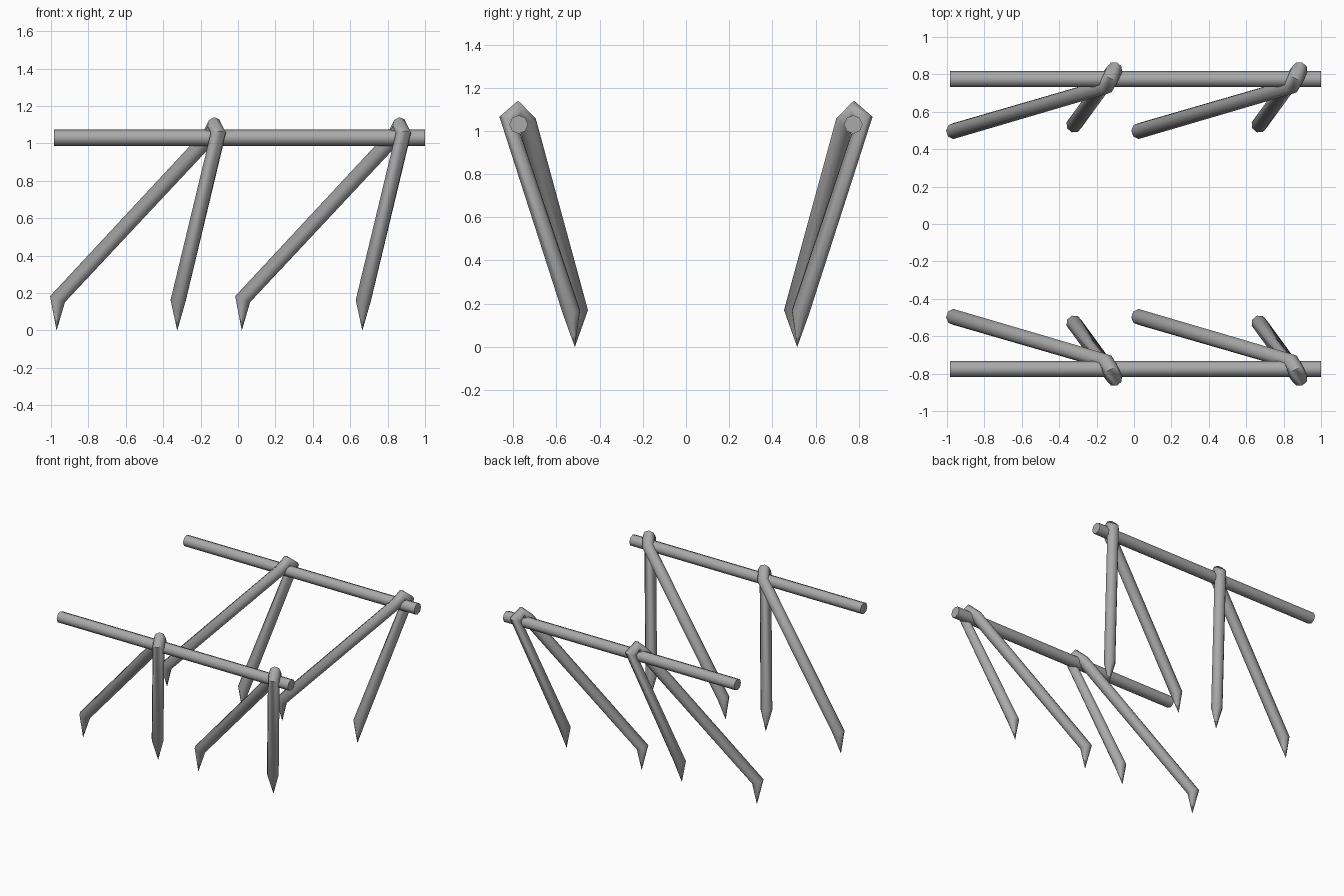
import bpy
import math

cube = bpy.data.objects.get("Cube")
if cube:
    bpy.data.objects.remove(cube, do_unlink=True)

# One plain grey for everything
grey = bpy.data.materials.new("matte_grey")
grey.use_nodes = True
colour = (0.4, 0.4, 0.4, 1)
grey.diffuse_color = colour
grey.node_tree.nodes["Principled BSDF"].inputs["Base Color"].default_value = colour

TUBE = 0.043


def tube(name, points, radii):
    """Eight-sided tube along a straight-segment path, turned into a mesh."""
    curve = bpy.data.curves.new(name, "CURVE")
    curve.dimensions = "3D"
    curve.bevel_depth = TUBE
    curve.bevel_resolution = 2
    curve.use_fill_caps = True
    spline = curve.splines.new("POLY")
    spline.points.add(len(points) - 1)
    for target, point, radius in zip(spline.points, points, radii):
        target.co = (*point, 1)
        target.radius = radius
    obj = bpy.data.objects.new(name, curve)
    bpy.context.collection.objects.link(obj)
    bpy.ops.object.select_all(action="DESELECT")
    obj.select_set(True)
    bpy.context.view_layer.objects.active = obj
    bpy.ops.object.convert(target="MESH")
    obj = bpy.context.object
    obj.data.materials.clear()
    obj.data.materials.append(grey)
    bpy.ops.object.shade_smooth_by_angle(angle=math.radians(50))
    return obj


# Bent leg pair: upright foot, over the rail, slanted foot
LEG_PATH = [
    (-0.325, 0.515, 0.0),
    (-0.32, 0.53, 0.16),
    (-0.105, 0.825, 1.055),
    (-0.125, 0.78, 1.097),
    (-0.15, 0.735, 1.04),
    (-0.965, 0.497, 0.167),
    (-0.97, 0.515, 0.0),
]
LEG_RADII = [0.01, 1, 1, 1, 1, 1, 0.01]
SPACING = 0.99

for side, y_sign in (("front", -1), ("back", 1)):
    # Long horizontal rail
    tube(side + "_rail",
         [(-0.985, y_sign * 0.775, 1.03), (1, y_sign * 0.775, 1.03)], [1, 1])
    # Two leg pairs hooked over each rail
    for index, end in enumerate(("right", "left")):
        path = [(x + index * SPACING, y_sign * y, z) for x, y, z in LEG_PATH]
        tube(f"{side}_{end}_legs", path, LEG_RADII)
